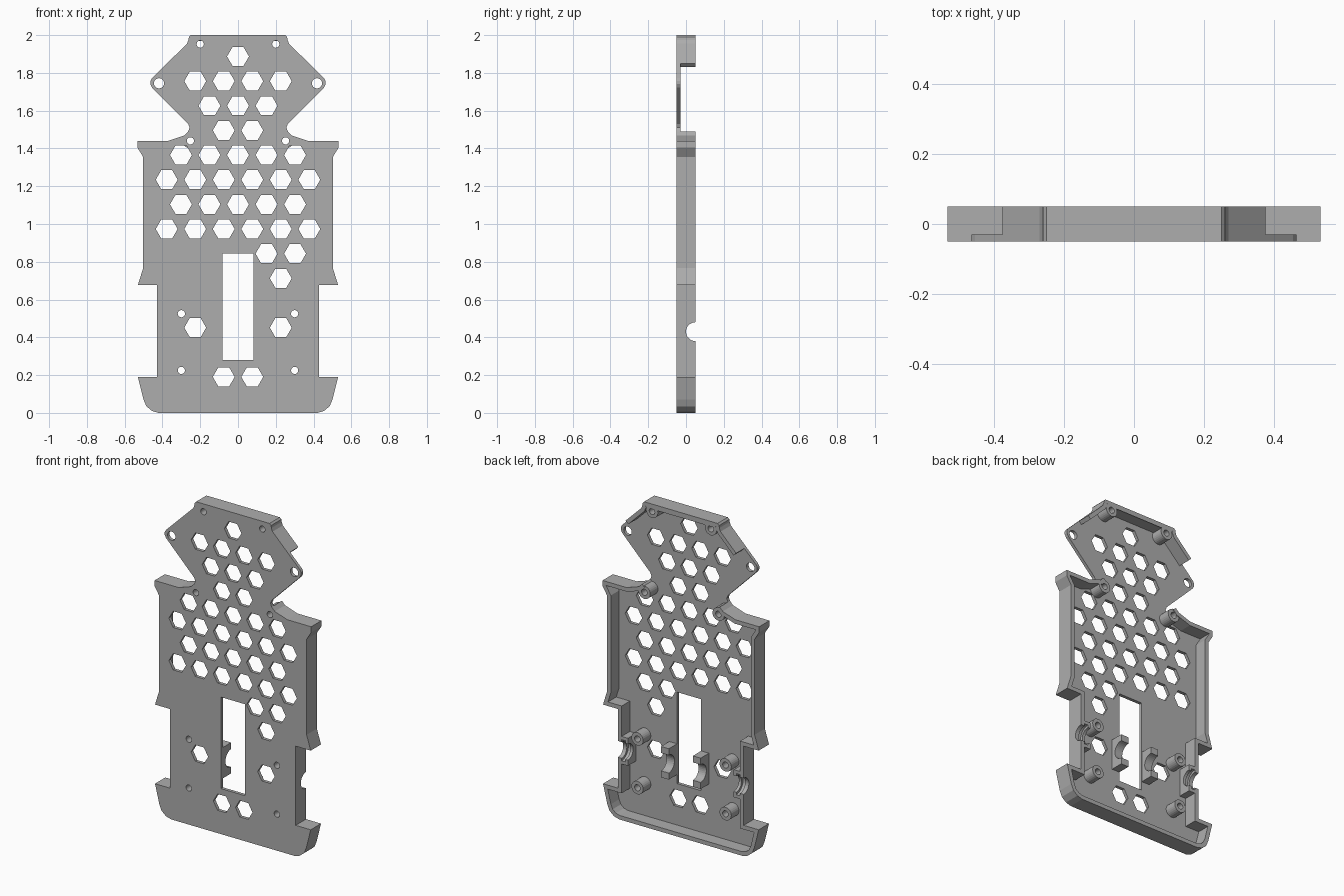
import bpy
from math import cos, sin, pi
from mathutils import Matrix

cube = bpy.data.objects.get("Cube")
if cube:
    bpy.data.objects.remove(cube)

grey = bpy.data.materials.new("plain grey")
grey.use_nodes = True
COLOUR = (0.42, 0.42, 0.42, 1)
grey.diffuse_color = COLOUR
grey.node_tree.nodes["Principled BSDF"].inputs["Base Color"].default_value = COLOUR

FRONT, FLOOR, BACK = -0.05, -0.03, 0.05
WALL = 0.025
AXLE = 0.43          # height of the axle seats

# Local drawing planes: facing the back, and facing sideways
FACE_Y = Matrix(((1, 0, 0, 0), (0, 0, -1, 0), (0, 1, 0, 0), (0, 0, 0, 1)))
FACE_X = Matrix(((0, 0, 1, 0), (1, 0, 0, 0), (0, 1, 0, 0), (0, 0, 0, 1)))


def extrude(name, loops, low, high, plane=FACE_Y):
    """Extrude closed loops (inner loops become holes) between two depths."""
    curve = bpy.data.curves.new(name, "CURVE")
    curve.dimensions = "2D"
    curve.fill_mode = "BOTH"
    curve.extrude = (high - low) / 2
    for loop in loops:
        spline = curve.splines.new("POLY")
        spline.points.add(len(loop) - 1)
        for point, (u, v) in zip(spline.points, loop):
            point.co = (u, v, 0, 1)
        spline.use_cyclic_u = True
    temp = bpy.data.objects.new(name + " curve", curve)
    mesh = bpy.data.meshes.new_from_object(temp)
    bpy.data.objects.remove(temp)
    bpy.data.curves.remove(curve)
    mid = (low + high) / 2
    shift = (0, mid, 0) if plane is FACE_Y else (mid, 0, 0)
    mesh.transform(Matrix.Translation(shift) @ plane)
    mesh.shade_flat()
    mesh.materials.clear()
    mesh.materials.append(grey)
    obj = bpy.data.objects.new(name, mesh)
    bpy.context.collection.objects.link(obj)
    return obj


def ring(x, z, r, sides=24):
    return [(x + r * cos(2 * pi * i / sides), z + r * sin(2 * pi * i / sides))
            for i in range(sides)]


def mirror(path):
    return [(-x, z) for x, z in reversed(path)]


def strip(path):
    """Closed band running along a path, with its thickness on the left side."""
    inner = []
    for i, (x, z) in enumerate(path):
        normals = []
        for a, b in ((i - 1, i), (i, i + 1)):
            if a >= 0 and b < len(path):
                dx, dz = path[b][0] - path[a][0], path[b][1] - path[a][1]
                length = (dx * dx + dz * dz) ** 0.5
                normals.append((-dz / length, dx / length))
        n, m = normals[0], normals[-1]
        k = WALL / (1 + n[0] * m[0] + n[1] * m[1])
        inner.append((x + k * (n[0] + m[0]), z + k * (n[1] + m[1])))
    return path + inner[::-1]


# Half outline of the panel, from the bottom up
base = [(0.42, 0), (0.455, 0.01), (0.485, 0.035), (0.5, 0.07), (0.53, 0.19), (0.428, 0.19)]
body = [(0.428, 0.677), (0.53, 0.677), (0.502, 0.767), (0.502, 1.355),
        (0.533, 1.405), (0.533, 1.44), (0.37, 1.44), (0.285, 1.468), (0.264, 1.49)]
neck = [(0.256, 1.51), (0.264, 1.53), (0.455, 1.722), (0.464, 1.74),
        (0.464, 1.757), (0.455, 1.772)]
crown = [(0.376, 1.85), (0.27, 1.955), (0.262, 1.975), (0.26, 1.99), (0.25, 2)]
half = base + body + neck + crown

# Hexagon grid: height step and column positions in half steps
hex_rows = {0: (0,), 1: (-3, -1, 1, 3), 2: (-2, 0, 2), 3: (-1, 1),
            4: (-4, -2, 0, 2, 4), 5: (-5, -3, -1, 1, 3, 5), 6: (-4, -2, 0, 2, 4),
            7: (-5, -3, -1, 1, 3, 5), 8: (2, 4), 9: (3,), 11: (-3, 3), 13: (-1, 1)}
hexes = [ring(c * 0.0755, 1.887 - row * 0.1305, 0.058, 6)
         for row, columns in hex_rows.items() for c in columns]

posts = [(s * x, z) for s in (-1, 1)
         for x, z in ((0.3, 0.525), (0.3, 0.225), (0.2, 1.952), (0.252, 1.44))]
screw_holes = [ring(x, z, 0.019) for x, z in posts]
ear_holes = [ring(s * 0.418, 1.745, 0.027) for s in (-1, 1)]
slot = [(-0.081, 0.28), (0.081, 0.28), (0.081, 0.843), (-0.081, 0.843)]

# Front panel
extrude("front_panel", [half + mirror(half), slot] + hexes + screw_holes + ear_holes,
        FRONT, FLOOR)

# Rim walls
SEAT = 0.085
lower = base + [(0.428, AXLE - SEAT)]
upper = [(0.428, AXLE + SEAT)] + body
extrude("bottom_rim", [strip(mirror(lower) + lower)], FLOOR, BACK)
extrude("left_rim", [strip(upper)], FLOOR, BACK)
extrude("right_rim", [strip(mirror(upper))], FLOOR, BACK)
extrude("top_rim", [strip(crown + mirror(crown))], FLOOR, BACK)

# Screw posts
for i, (x, z) in enumerate(posts):
    extrude(f"screw_post_{i + 1}", [ring(x, z, 0.04), ring(x, z, 0.019)], FLOOR, 0.045)


def cradle(name, side, x0, x1, reach, radius):
    """Block with a half-round seat open to the back."""
    arc = [(BACK - radius * sin(pi * i / 16), AXLE - radius * cos(pi * i / 16))
           for i in range(17)]
    loop = [(FLOOR, AXLE - reach), (BACK, AXLE - reach)] + arc
    loop += [(BACK, AXLE + reach), (FLOOR, AXLE + reach)]
    low, high = sorted((side * x0, side * x1))
    extrude(name, [loop], low, high, FACE_X)


# Axle seats in the side walls and beside the slot
for side, word in ((1, "left"), (-1, "right")):
    cradle(word + "_wall_seat", side, 0.403, 0.428, SEAT, 0.05)
    cradle(word + "_bearing_groove", side, 0.378, 0.403, SEAT, 0.065)
    cradle(word + "_bearing_lip", side, 0.36, 0.378, SEAT, 0.05)
    cradle(word + "_slot_seat", side, 0.082, 0.135, 0.095, 0.055)
